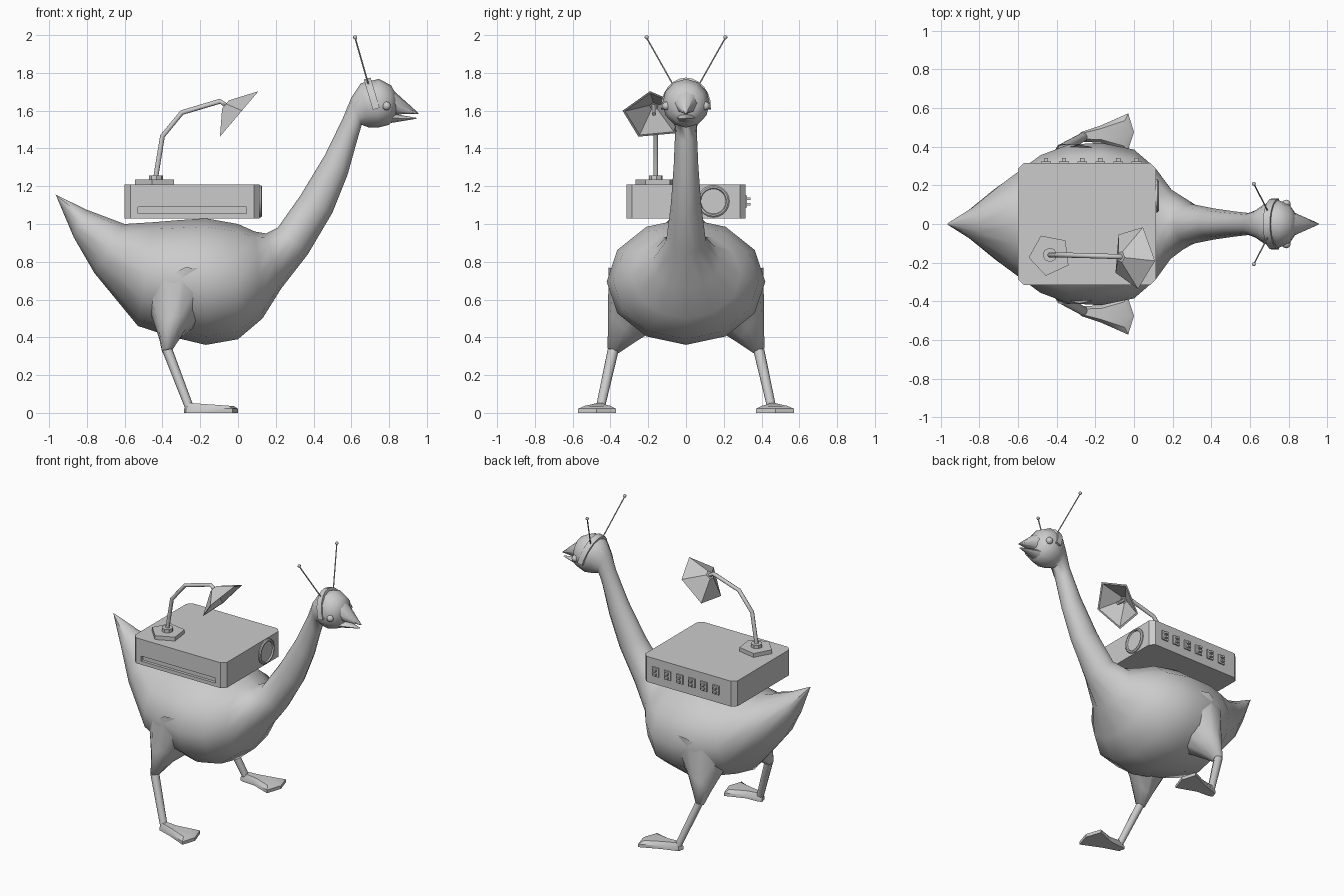
import bpy, bmesh, math
from math import sin, cos, pi, radians
from mathutils import Vector as V

if "Cube" in bpy.data.objects:
    bpy.data.objects.remove(bpy.data.objects["Cube"])


def finish(name, bm, smooth=None):
    bmesh.ops.recalc_face_normals(bm, faces=bm.faces)
    me = bpy.data.meshes.new(name)
    bm.to_mesh(me)
    bm.free()
    ob = bpy.data.objects.new(name, me)
    bpy.context.collection.objects.link(ob)
    if smooth:
        bpy.ops.object.select_all(action='DESELECT')
        ob.select_set(True)
        bpy.context.view_layer.objects.active = ob
        bpy.ops.object.shade_smooth_by_angle(angle=radians(smooth))
    return ob


def loft(name, rings, n=12, smooth=None, caps=True, start=0.0):
    """Skin elliptical rings, each given as centre, half axis a, half axis b."""
    bm = bmesh.new()
    loops = [[bm.verts.new(V(c) + V(a) * cos(start + 2 * pi * i / n) + V(b) * sin(start + 2 * pi * i / n))
              for i in range(n)] for c, a, b in rings]
    for p, q in zip(loops, loops[1:]):
        for i in range(n):
            j = (i + 1) % n
            bm.faces.new((p[i], p[j], q[j], q[i]))
    if caps:
        bm.faces.new(loops[0])
        bm.faces.new(loops[-1])
    bmesh.ops.remove_doubles(bm, verts=bm.verts, dist=0.0005)
    return finish(name, bm, smooth)


def sections(rows):
    """Rows of top x, top z, bottom x, bottom z, half width."""
    return [(((tx + bx) / 2, 0, (tz + bz) / 2), ((tx - bx) / 2, 0, (tz - bz) / 2), (0, w, 0))
            for tx, tz, bx, bz, w in rows]


def tube(name, pts, r, n=8):
    pts = [V(p) for p in pts]
    rings = []
    for i, p in enumerate(pts):
        d = (pts[min(i + 1, len(pts) - 1)] - pts[max(i - 1, 0)]).normalized()
        ref = V((0, 1, 0)) if abs(d.y) < 0.9 else V((1, 0, 0))
        a = d.cross(ref).normalized()
        rings.append((p, a * r, d.cross(a) * r))
    return loft(name, rings, n, 50)


def box(name, lo, hi):
    bm = bmesh.new()
    bmesh.ops.create_cube(bm, size=1)
    for v in bm.verts:
        v.co = V([l + (h - l) * (c + 0.5) for l, h, c in zip(lo, hi, v.co)])
    return finish(name, bm)


def ball(name, c, r, n=10):
    bm = bmesh.new()
    bmesh.ops.create_uvsphere(bm, u_segments=n, v_segments=n // 2 + 1, radius=r)
    bmesh.ops.translate(bm, verts=bm.verts, vec=c)
    return finish(name, bm, 80)


# Bird body, neck and head in one skin
loft("body", sections([
    (-0.965, 1.155, -0.963, 1.15, 0.003), (-0.80, 1.075, -0.87, 0.93, 0.085),
    (-0.60, 1.0, -0.76, 0.74, 0.21), (-0.44, 1.01, -0.53, 0.46, 0.355),
    (-0.32, 1.02, -0.36, 0.405, 0.41), (-0.17, 1.03, -0.17, 0.36, 0.42),
    (0.0, 1.0, 0.0, 0.39, 0.385), (0.09, 0.96, 0.13, 0.50, 0.29),
    (0.15, 0.95, 0.23, 0.66, 0.18), (0.21, 0.98, 0.37, 0.84, 0.105),
    (0.33, 1.15, 0.50, 1.06, 0.08), (0.46, 1.365, 0.58, 1.26, 0.065),
    (0.555, 1.56, 0.63, 1.44, 0.057), (0.60, 1.67, 0.655, 1.525, 0.07),
    (0.65, 1.745, 0.69, 1.512, 0.10), (0.745, 1.768, 0.74, 1.51, 0.125),
    (0.81, 1.735, 0.80, 1.525, 0.10), (0.84, 1.68, 0.835, 1.57, 0.05)]), 12, 80)

# Beak
loft("upper_beak", sections([(0.825, 1.705, 0.82, 1.58, 0.062), (0.955, 1.588, 0.955, 1.583, 0.003)]), 8, 60)
loft("lower_beak", sections([(0.815, 1.585, 0.81, 1.535, 0.05), (0.945, 1.562, 0.945, 1.557, 0.004)]), 8, 60)

# Headband arch lying over the head
bm = bmesh.new()
rows = []
for k in range(13):
    t = pi * k / 12
    row = []
    for dr, w in ((-0.01, -1), (0.008, -1), (0.008, 1), (-0.01, 1)):
        h = (0.152 + dr) * sin(t)
        row.append(bm.verts.new((0.732 - 0.3 * h + 0.018 * w, (0.125 + dr) * cos(t), 1.61 + h + 0.005 * w)))
    rows.append(row)
for p, q in zip(rows, rows[1:]):
    for i in range(4):
        bm.faces.new((p[i], p[(i + 1) % 4], q[(i + 1) % 4], q[i]))
bm.faces.new(rows[0])
bm.faces.new(rows[-1])
finish("headband", bm, 35)

# Paired parts: eyes, antennae, legs and feet
for s, side in ((-1, "right"), (1, "left")):
    ball(side + "_eye", (0.787, s * 0.103, 1.625), 0.023)
    tube(side + "_antenna", [(0.69, s * 0.07, 1.74), (0.62, s * 0.208, 1.985)], 0.004, 6)
    ball(side + "_antenna_tip", (0.62, s * 0.208, 1.988), 0.011, 8)
    loft(side + "_thigh", [
        ((-0.28, s * 0.28, 0.61), (0, s * 0.13, 0.16), (0.19, 0, 0.04)),
        ((-0.345, s * 0.345, 0.44), (0, s * 0.068, 0.07), (0.075, 0, 0.03)),
        ((-0.375, s * 0.385, 0.33), (0, s * 0.03, 0.012), (0.028, 0, 0.006))], 10, 80)
    loft(side + "_shin", [
        ((-0.375, s * 0.385, 0.335), (0, s * 0.03, 0), (0.027, 0, 0.005)),
        ((-0.258, s * 0.453, 0.03), (0, s * 0.024, 0), (0.023, 0, 0.005))], 8, 60)
    bm = bmesh.new()
    outline = [(-0.285, 0.435), (-0.275, 0.475), (-0.17, 0.51), (-0.03, 0.572), (0.0, 0.475),
               (-0.035, 0.37), (-0.17, 0.42), (-0.26, 0.425)]
    low, mid, top = [], [], []
    for x, y in outline:
        low.append(bm.verts.new((x, s * y, 0)))
        mid.append(bm.verts.new((x, s * y, 0.022)))
        top.append(bm.verts.new((-0.15 + (x + 0.15) * 0.85, s * (0.465 + (y - 0.465) * 0.65), 0.036 - 0.06 * x)))
    for a, b in ((low, mid), (mid, top)):
        for i in range(8):
            bm.faces.new((a[i], a[(i + 1) % 8], b[(i + 1) % 8], b[i]))
    bm.faces.new(low)
    bm.faces.new(top)
    finish(side + "_foot", bm, 35)

# Machine on the back: chamfered case with a disc slot
bm = bmesh.new()
c, x0, x1, w = 0.03, -0.60, 0.115, 0.315
plan = [(x0 + c, -w), (x1 - c, -w), (x1, -w + c), (x1, w - c), (x1 - c, w), (x0 + c, w), (x0, w - c), (x0, -w + c)]
face = bm.faces.new([bm.verts.new((x, y, 1.03)) for x, y in plan])
ext = bmesh.ops.extrude_face_region(bm, geom=[face])
bmesh.ops.translate(bm, verts=[v for v in ext["geom"] if isinstance(v, bmesh.types.BMVert)], vec=(0, 0, 0.178))
case = finish("case", bm)
cutter = box("slot_cutter", (-0.53, -0.35, 1.055), (0.045, -0.295, 1.09))
mod = case.modifiers.new("slot", 'BOOLEAN')
mod.object = cutter
mod.operation = 'DIFFERENCE'
mod.solver = 'EXACT'
bpy.context.view_layer.objects.active = case
bpy.ops.object.modifier_apply(modifier=mod.name)
bpy.data.objects.remove(cutter)

# Round dial with a recessed face
loft("dial", [((x, 0.145, 1.12), (0, r, 0), (0, 0, r)) for x, r in
              ((0.11, 0.085), (0.122, 0.085), (0.128, 0.078), (0.128, 0.07), (0.119, 0.066))], 20, 40)

# Six rear sockets, each a plate with two prongs
for k in range(6):
    x = -0.455 + 0.0935 * k
    box("socket_plate", (x - 0.025, 0.31, 1.088), (x + 0.025, 0.324, 1.15))
    for z in (1.098, 1.126):
        box("socket_prong", (x - 0.011, 0.322, z), (x + 0.011, 0.342, z + 0.014))

# Lamp base, stem and arm
lx, ly = -0.435, -0.16
for name, z0, z1, r in (("lamp_base", 1.205, 1.235, 0.11), ("lamp_collar", 1.23, 1.258, 0.037)):
    loft(name, [((lx, ly, z), (r, 0, 0), (0, r, 0)) for z in (z0, z1)], 5 if r > 0.1 else 8, start=radians(187))
tube("lamp_arm", [(lx, ly, 1.25), (-0.40, -0.16, 1.465), (-0.297, -0.162, 1.59),
                  (-0.095, -0.168, 1.65), (-0.06, -0.17, 1.625)], 0.013)

# Five-sided lamp shade, open towards the head, with a thin wall
u, v, n = V((0.647, 0, 0.763)), V((0, 1, 0)), V((0.763, 0, -0.647))
mouth = V((0.0, -0.17, 1.575))
shade = [(0, 0.169, 0.0), (0, 0.03, -0.088), (1, 0.023, -0.076), (1, 0.155, 0.0), (0, 0.169, 0.0)]
loft("lamp_shade", [(mouth + n * d, u * r, v * r) for _, r, d in shade[:2]]
     + [(mouth + n * -0.088, u * 0.0001, v * 0.0001)], 5, caps=False, start=radians(-7))
loft("lamp_shade_lining", [(mouth + n * d, u * r, v * r) for _, r, d in
                           ((0, 0.169, 0), (0, 0.155, 0), (0, 0.025, -0.076), (0, 0.0001, -0.076))],
     5, caps=False, start=radians(-7))
tube("lamp_bulb", [mouth + n * -0.08, mouth + n * -0.01], 0.012, 6)
